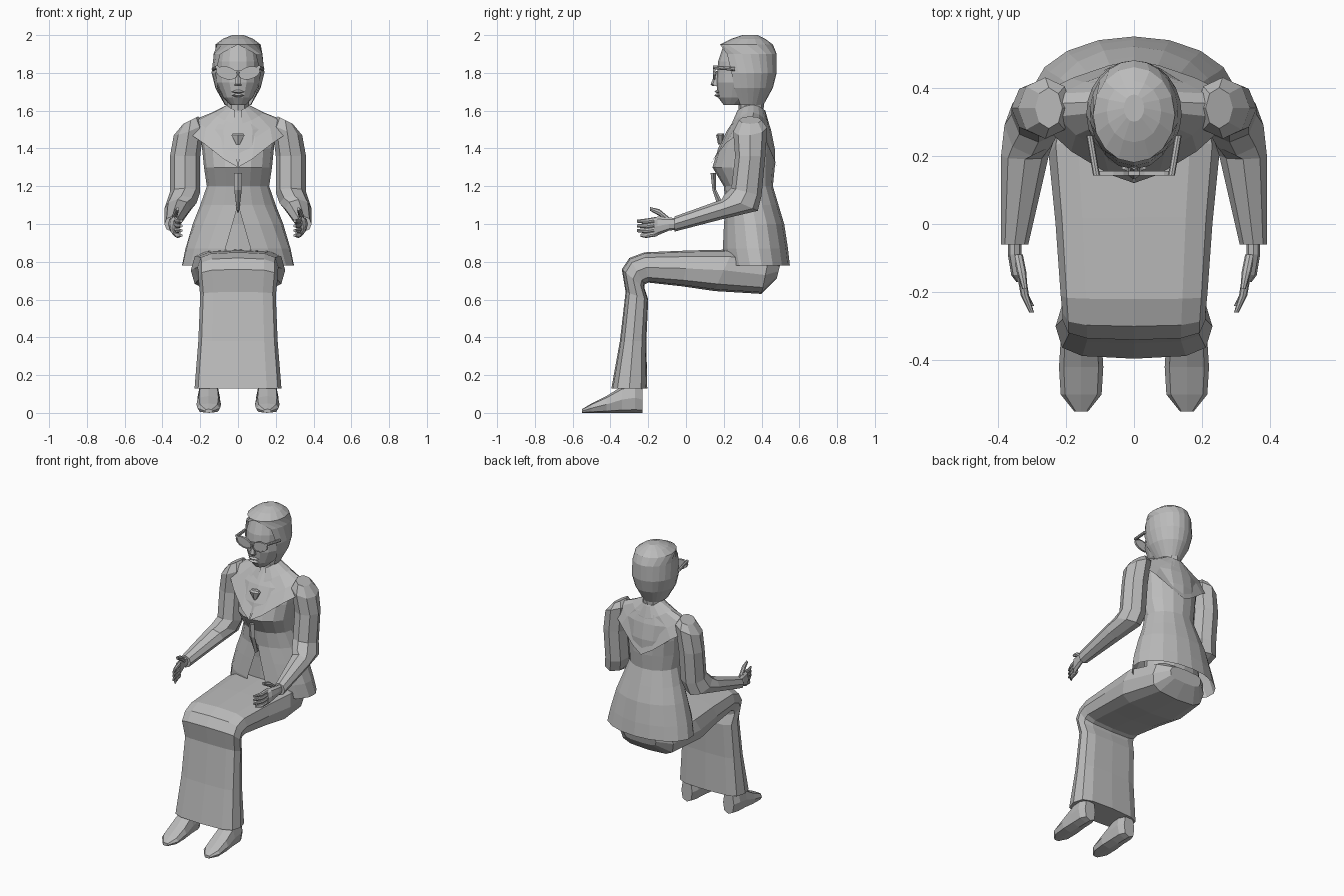
import bpy, bmesh, math
from mathutils import Vector

cube = bpy.data.objects.get("Cube")
if cube:
    bpy.data.objects.remove(cube)

grey = bpy.data.materials.new("plain_grey")
grey.use_nodes = True
grey.diffuse_color = (.5, .5, .5, 1)
grey.node_tree.nodes["Principled BSDF"].inputs["Base Color"].default_value = grey.diffuse_color


def power(value, sharpness):
    return math.copysign(abs(value) ** sharpness, value)


def sweep(sides, gap, sharpness):
    """Sine and cosine pairs around a section, leaving a gap at its front."""
    for i in range(sides + 1):
        angle = gap + (math.tau - 2 * gap) * i / sides
        yield power(math.sin(angle), sharpness), power(math.cos(angle), sharpness)


def section(x=0, y=0, z=0, wide=0, deep=0, tall=0, slope=0, sides=8, square=1):
    """Limb section: wide across x, and deep and tall along its other axis."""
    centre = Vector((x, y, z))
    across, along = Vector((wide, 0, slope)), Vector((0, -deep, tall))
    return [centre + across * s + along * c for s, c in sweep(sides, 0, square)]


def oval(z, front, back, wide, middle=None, gap=0, drop=0, pinch=1, sides=16):
    """Level body section, which can hang down at the front and back."""
    if middle is None:
        middle = (front + back) / 2
    points = []
    for s, c in sweep(sides, gap, pinch):
        depth = middle - front if c > 0 else back - middle
        points.append(Vector((wide * s, middle - depth * c, z - drop * c * c)))
    return points


def loft(name, sections, start_cap=True, end_cap=True, mirror=False):
    bm = bmesh.new()
    rows = [[bm.verts.new(point) for point in points] for points in sections]
    for lower, upper in zip(rows, rows[1:]):
        for i in range(len(lower) - 1):
            bm.faces.new((lower[i], lower[i + 1], upper[i + 1], upper[i]))
    if start_cap:
        bm.faces.new(rows[0][:-1])
    if end_cap:
        bm.faces.new(rows[-1][:-1])
    bmesh.ops.remove_doubles(bm, verts=bm.verts, dist=.0005)
    bmesh.ops.recalc_face_normals(bm, faces=bm.faces)
    mesh = bpy.data.meshes.new(name)
    bm.to_mesh(mesh)
    bm.free()
    mesh.materials.append(grey)
    part = bpy.data.objects.new(name, mesh)
    bpy.context.collection.objects.link(part)
    if mirror:
        part.modifiers.new("Mirror", "MIRROR")


# Head and neck
loft("head", [
    oval(z=1.63, front=.2, back=.3, wide=.04),
    oval(z=1.67, front=.17, back=.4, wide=.08),
    oval(z=1.75, front=.16, back=.45, wide=.12),
    oval(z=1.86, front=.17, back=.47, wide=.12),
    oval(z=1.95, front=.2, back=.45, wide=.1),
])
loft("neck", [
    oval(z=1.53, front=.26, back=.43, wide=.09, sides=10),
    oval(z=1.6, front=.28, back=.41, wide=.06, sides=10),
    oval(z=1.7, front=.27, back=.42, wide=.06, sides=10),
])

# Close hair, open around the face
loft("hair", [
    oval(z=1.63, front=.23, back=.41, wide=.07, gap=1.2),
    oval(z=1.72, front=.18, back=.46, wide=.12, gap=1.1),
    oval(z=1.8, front=.17, back=.48, wide=.14, gap=1),
    oval(z=1.9, front=.17, back=.48, wide=.13, gap=.8),
    oval(z=1.95, front=.18, back=.46, wide=.12),
    oval(z=1.98, front=.24, back=.42, wide=.08),
    oval(z=2, front=.3, back=.38, wide=.03),
], start_cap=False)

# Face details
loft("nose", [
    oval(z=1.73, front=.14, back=.18, wide=.02, sides=6),
    oval(z=1.74, front=.13, back=.18, wide=.02, sides=6),
    oval(z=1.81, front=.16, back=.18, wide=.01, sides=6),
])
for name, height in (("upper_lip", 1.7), ("lower_lip", 1.68)):
    loft(name, [
        oval(height - .01, front=.17, back=.19, wide=.01, sides=6),
        oval(height, front=.15, back=.19, wide=.04, sides=6),
        oval(height + .01, front=.16, back=.19, wide=.01, sides=6),
    ])


# Glasses with winged lenses
def lens(y, size):
    return section(x=.06, y=y, z=1.8, wide=.05 * size, tall=.03 * size, slope=.01, sides=12)


back, front = .155, .142
loft("lenses", [lens(.148, 1), lens(.152, 1)], mirror=True)
rim = [lens(front, 1), lens(front, 1.14), lens(back, 1.14), lens(back, 1), lens(front, 1)]
loft("rims", rim, start_cap=False, end_cap=False, mirror=True)
loft("glasses_arms", [
    section(x=.11, y=front, z=1.83, wide=.01, tall=.01),
    section(x=.13, y=.26, z=1.82, wide=.01, tall=.01),
], mirror=True)
loft("glasses_bridge", [
    section(y=back, z=1.81, wide=.02, tall=.005),
    section(y=front, z=1.81, wide=.02, tall=.005),
])

# Jacket with an open flared hem, over an inner bodice
loft("jacket", [
    oval(z=1.61, front=.29, back=.41, wide=.07),
    oval(z=1.56, front=.26, back=.43, wide=.15),
    oval(z=1.5, front=.22, back=.45, wide=.2),
    oval(z=1.4, front=.17, back=.47, wide=.19),
    oval(z=1.3, front=.14, back=.47, wide=.18),
    oval(z=1.2, front=.2, back=.46, wide=.165),
    oval(z=1.1, front=.21, back=.49, wide=.2),
    oval(z=1, front=.2, back=.52, wide=.24, gap=.12),
    oval(z=.87, front=.19, back=.54, wide=.28, gap=.24),
    oval(z=.78, front=.2, back=.55, wide=.3, gap=.3),
], end_cap=False)
loft("bodice", [
    oval(z=1.18, front=.22, back=.44, wide=.14),
    oval(z=1, front=.24, back=.47, wide=.18),
    oval(z=.8, front=.24, back=.48, wide=.2),
])
loft("placket", [
    oval(z=1.27, front=.13, back=.16, wide=.02, sides=4),
    oval(z=1.18, front=.14, back=.16, wide=.02, sides=4),
    oval(z=1.06, front=.18, back=.22, wide=.005, sides=4),
])

# Cape collar hanging over the chest, shoulders and back
loft("collar", [
    oval(z=1.63, front=.27, back=.42, wide=.06, middle=.35, gap=.25, drop=.03),
    oval(z=1.59, front=.24, back=.44, wide=.14, middle=.35, gap=.2, drop=.06, pinch=1.1),
    oval(z=1.55, front=.19, back=.45, wide=.24, middle=.35, gap=.12, drop=.13, pinch=1.3),
    oval(z=1.5, front=.12, back=.48, wide=.31, middle=.35, drop=.2, pinch=1.5),
], start_cap=False, end_cap=False)
loft("bow", [
    oval(z=1.42, front=.17, back=.2, wide=.01, sides=6),
    oval(z=1.47, front=.16, back=.2, wide=.04, sides=6),
    oval(z=1.48, front=.17, back=.2, wide=.03, sides=6),
])

# Sleeves, shoulder to wrist
loft("sleeves", [
    section(x=.25, y=.34, z=1.55, wide=.04, deep=.06, slope=-.02),
    section(x=.26, y=.34, z=1.5, wide=.08, deep=.09, tall=-.01, slope=-.03),
    section(x=.28, y=.34, z=1.36, wide=.08, deep=.08),
    section(x=.28, y=.32, z=1.17, wide=.08, deep=.08, tall=.02),
    section(x=.3, y=.29, z=1.11, wide=.08, deep=.09, tall=.04),
    section(x=.32, y=.2, z=1.08, wide=.07, deep=.01, tall=.05),
    section(x=.35, y=-.06, z=1, wide=.04, tall=.04),
], mirror=True)

# Hands
loft("palms", [
    section(x=.35, y=-.05, z=1, wide=.02, tall=.03),
    section(x=.35, y=-.09, z=1, wide=.02, tall=.035),
    section(x=.34, y=-.15, z=.99, wide=.02, tall=.05),
    section(x=.33, y=-.17, z=.98, wide=.015, tall=.05),
], mirror=True)
for i, finger in enumerate(("little", "ring", "middle", "index")):
    height = .95 + i * .025
    tip = -.24 if finger == "little" else -.26
    loft(finger + "_fingers", [
        section(x=.33, y=-.15, z=height, wide=.013, tall=.014),
        section(x=.32, y=-.21, z=height - .01, wide=.012, tall=.014),
        section(x=.3, y=tip, z=height - .01, wide=.007, tall=.008),
    ], mirror=True)
loft("thumbs", [
    section(x=.34, y=-.09, z=1.02, wide=.014, tall=.016),
    section(x=.33, y=-.14, z=1.06, wide=.014, tall=.018),
    section(x=.32, y=-.19, z=1.08, wide=.008, tall=.01),
], mirror=True)

# Long straight skirt over the hips, lap, knees and shins
skirt = [
    dict(y=.49, z=.75, wide=.12, deep=-.01, tall=.04),
    dict(y=.42, z=.73, wide=.2, deep=-.02, tall=.1),
    dict(y=.2, z=.755, wide=.25, deep=-.05, tall=.11),
    dict(y=0, z=.765, wide=.23, deep=-.02, tall=.095),
    dict(y=-.21, z=.77, wide=.215, deep=.01, tall=.08),
    dict(y=-.26, z=.75, wide=.21, deep=.04, tall=.07),
    dict(y=-.28, z=.71, wide=.21, deep=.06, tall=.05),
    dict(y=-.26, z=.62, wide=.2, deep=.06, tall=.02),
    dict(y=-.28, z=.38, wide=.21, deep=.07),
    dict(y=-.3, z=.13, wide=.23, deep=.095),
]
loft("skirt", [section(sides=12, square=.6, **station) for station in skirt])

# Shoes, heel to toe, each section standing on the ground
shoe = [
    dict(y=-.23, wide=.04, tall=.07), dict(y=-.27, wide=.06, tall=.08),
    dict(y=-.34, wide=.06, tall=.07), dict(y=-.42, wide=.065, tall=.045),
    dict(y=-.5, wide=.06, tall=.025), dict(y=-.55, wide=.02, tall=.01),
]
loft("shoes", [section(x=.155, z=part["tall"], square=.7, **part) for part in shoe], mirror=True)
